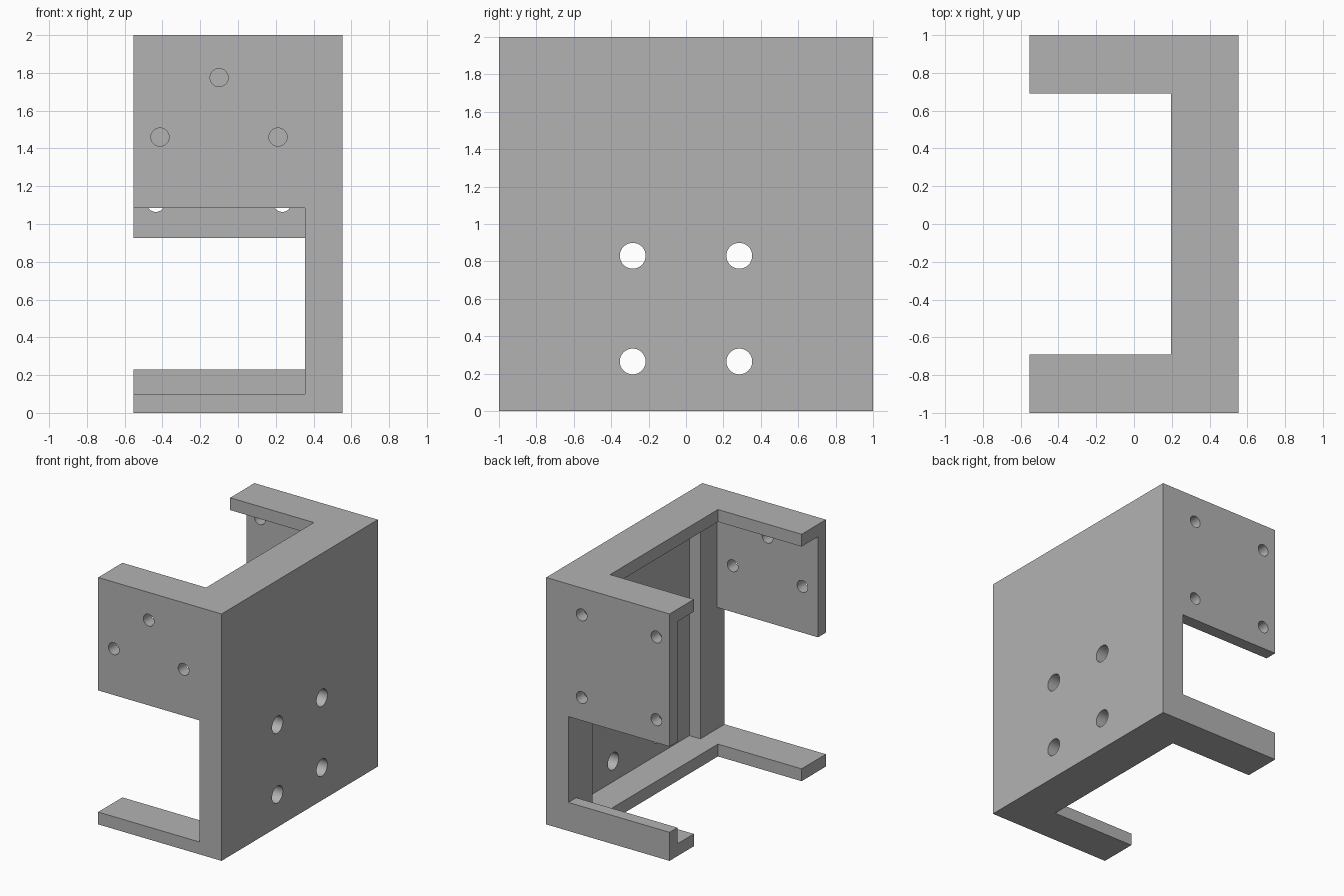
import bpy
import bmesh
from math import pi, radians
from mathutils import Matrix, Vector

cube = bpy.data.objects.get("Cube")
if cube:
    bpy.data.objects.remove(cube, do_unlink=True)

HALF_X, WALL, FLANGE = 0.553, 0.1, 0.31
OPEN_X = 0.354            # inner face of the corner posts
RIM_X = 0.197             # inner edge of the top and bottom rims
IN_Y = 1 - FLANGE         # inner edge of the side flanges
FAR = -1                  # beyond the open side

grey = bpy.data.materials.new("plain grey")
grey.use_nodes = True
grey.diffuse_color = (0.45, 0.45, 0.45, 1)
grey.node_tree.nodes["Principled BSDF"].inputs["Base Color"].default_value = (0.45, 0.45, 0.45, 1)


def make_object(name, bm):
    mesh = bpy.data.meshes.new(name)
    bm.to_mesh(mesh)
    bm.free()
    obj = bpy.data.objects.new(name, mesh)
    bpy.context.collection.objects.link(obj)
    return obj


def box(name, x, y, z):
    """Box spanning the given (low, high) ranges."""
    bm = bmesh.new()
    bmesh.ops.create_cube(bm, size=1)
    for v in bm.verts:
        v.co = Vector([lo + (hi - lo) * (c + 0.5) for c, (lo, hi) in zip(v.co, (x, y, z))])
    return make_object(name, bm)


def drill(name, centre, radius, axis):
    """Cylinder along x or y, long enough to pass through one wall."""
    turn = Matrix.Rotation(pi / 2, 4, "Y" if axis == "x" else "X")
    bm = bmesh.new()
    bmesh.ops.create_cone(bm, cap_ends=True, segments=48, radius1=radius, radius2=radius,
                          depth=0.5, matrix=Matrix.Translation(centre) @ turn)
    return make_object(name, bm)


bracket = box("bracket", (-HALF_X, HALF_X), (-1, 1), (0, 2))
bracket.data.materials.append(grey)

# Hollows: rim cut-out, room between walls, deeper room between posts, two wall openings
cutters = [
    box("rim_cutter", (FAR, RIM_X), (-IN_Y, IN_Y), (-1, 3)),
    box("room_cutter", (FAR, OPEN_X), (WALL - 1, 1 - WALL), (WALL, 2 - WALL)),
    box("deep_room_cutter", (FAR, HALF_X - WALL), (-IN_Y, IN_Y), (WALL, 2 - WALL)),
    box("front_opening_cutter", (FAR, OPEN_X), (-2, -0.8), (WALL, 1.085)),
    box("back_opening_cutter", (FAR, OPEN_X), (0.8, 2), (0.231, 0.926)),
]

# Screw holes in the side plate, the front wall and the back wall
for y in (-0.285, 0.285):
    for z in (0.265, 0.83):
        cutters.append(drill("plate_hole_cutter", (HALF_X, y, z), 0.069, "x"))
for x, z in ((-0.1, 1.775), (-0.413, 1.46), (0.212, 1.46)):
    cutters.append(drill("front_hole_cutter", (x, -1, z), 0.048, "y"))
for x in (-0.435, 0.235):
    for z in (1.112, 1.782):
        cutters.append(drill("back_hole_cutter", (x, 1, z), 0.048, "y"))

for cutter in cutters:
    cutter.hide_render = True
    mod = bracket.modifiers.new(cutter.name, "BOOLEAN")
    mod.operation = "DIFFERENCE"
    mod.solver = "EXACT"
    mod.object = cutter

# Bake the cuts and drop the cutters
bpy.context.view_layer.update()
result = bpy.data.meshes.new_from_object(bracket.evaluated_get(bpy.context.evaluated_depsgraph_get()))
bracket.modifiers.clear()
bracket.data = result
result.materials.clear()
result.materials.append(grey)
for cutter in cutters:
    bpy.data.objects.remove(cutter, do_unlink=True)

bpy.ops.object.select_all(action="DESELECT")
bracket.select_set(True)
bpy.context.view_layer.objects.active = bracket
bpy.ops.object.shade_smooth_by_angle(angle=radians(30))
